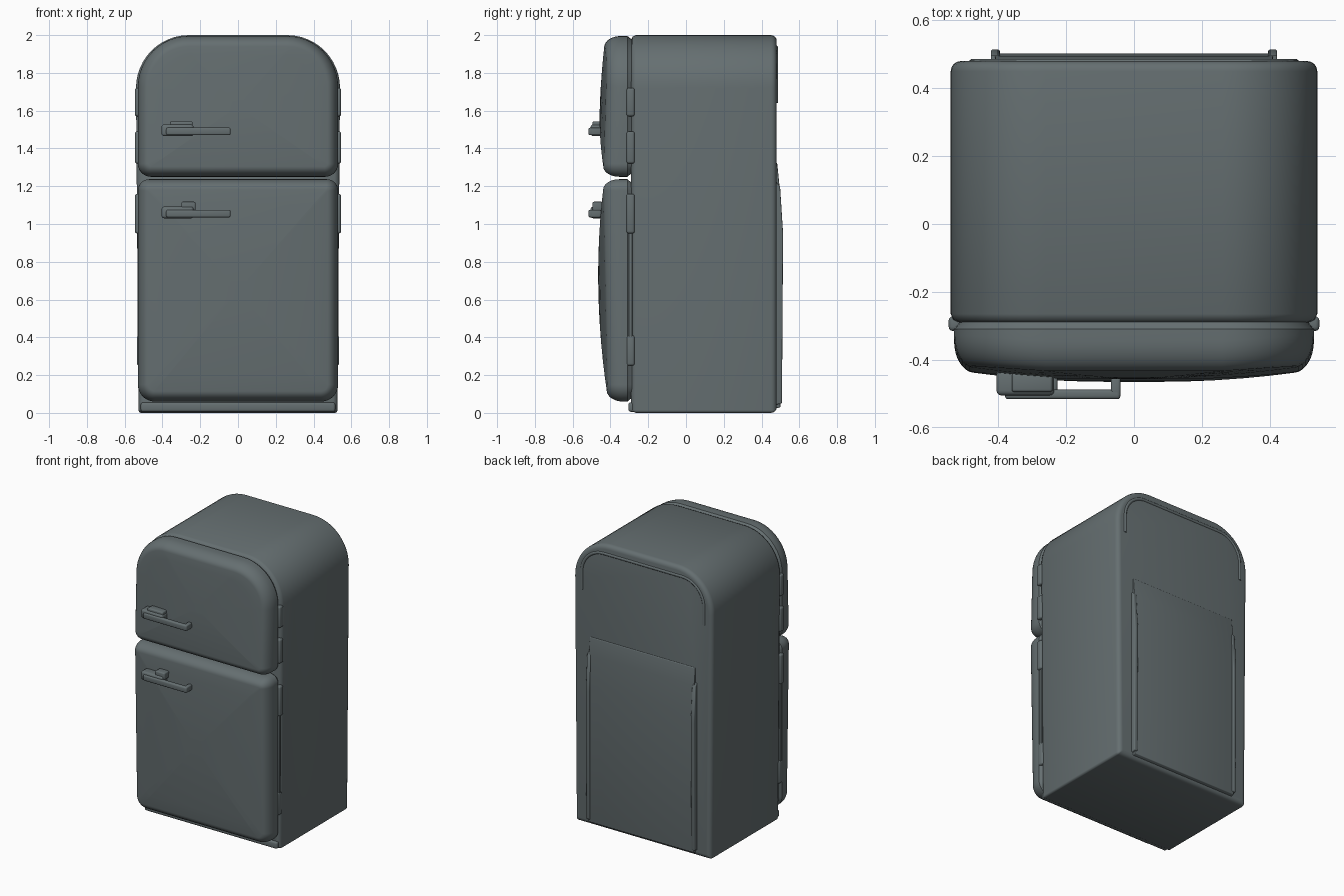
import bpy, bmesh
from math import sin, cos, pi, radians

old = bpy.data.objects.get("Cube")
if old:
    bpy.data.objects.remove(old, do_unlink=True)

# One enamel colour for everything
enamel = bpy.data.materials.new("slate_grey_enamel")
enamel.use_nodes = True
COLOUR = (0.13, 0.158, 0.164, 1)
enamel.diffuse_color = COLOUR
enamel.node_tree.nodes["Principled BSDF"].inputs["Base Color"].default_value = COLOUR


def finish(name, bm, bevel=0, segments=3):
    bmesh.ops.recalc_face_normals(bm, faces=bm.faces)
    mesh = bpy.data.meshes.new(name)
    bm.to_mesh(mesh)
    bm.free()
    mesh.materials.append(enamel)
    ob = bpy.data.objects.new(name, mesh)
    bpy.context.collection.objects.link(ob)
    bpy.ops.object.select_all(action='DESELECT')
    ob.select_set(True)
    bpy.context.view_layer.objects.active = ob
    if bevel:
        mod = ob.modifiers.new("soft_edges", 'BEVEL')
        mod.width = bevel
        mod.segments = segments
        mod.limit_method = 'ANGLE'
        mod.angle_limit = radians(40)
        bpy.ops.object.modifier_apply(modifier=mod.name)
    bpy.ops.object.shade_smooth_by_angle(angle=radians(40))
    return ob


def outline(half, z0, z1, r_bottom, r_top, inset=0):
    """Rounded rectangle in x and z, always the same number of points."""
    pts = []
    corners = ((1, 0, 0), (1, 1, 1), (-1, 1, 2), (-1, 0, 3))
    for side, top, k in corners:
        r = max((r_top if top else r_bottom) - inset, 0.008)
        cx = side * (half - inset - r)
        cz = z1 - inset - r if top else z0 + inset + r
        for i in range(13):
            a = (k - 1) * pi / 2 + i / 12 * pi / 2
            pts.append((cx + r * cos(a), cz + r * sin(a)))
    return pts


def loft(name, rings, bevel=0):
    """Skin a list of rings of 3D points and close both ends."""
    bm = bmesh.new()
    loops = [[bm.verts.new(p) for p in ring] for ring in rings]
    n = len(loops[0])
    for a, b in zip(loops, loops[1:]):
        for i in range(n):
            j = (i + 1) % n
            bm.faces.new((a[i], a[j], b[j], b[i]))
    bm.faces.new(loops[0])
    bm.faces.new(loops[-1])
    return finish(name, bm, bevel)


def box(name, x, y, z, bevel=0.01):
    bm = bmesh.new()
    bmesh.ops.create_cube(bm, size=1)
    for v in bm.verts:
        v.co = [(lo + hi) / 2 + c * (hi - lo) for c, (lo, hi) in zip(v.co, (x, y, z))]
    return finish(name, bm, bevel)


def prism(name, profile, x0, x1, bevel):
    """Side profile in y and z, swept across x."""
    return loft(name, [[(x, y, z) for y, z in profile] for x in (x0, x1)], bevel)


def tube(name, points, radius):
    curve = bpy.data.curves.new(name, 'CURVE')
    curve.dimensions = '3D'
    curve.bevel_depth = radius
    curve.bevel_resolution = 3
    curve.use_fill_caps = True
    spline = curve.splines.new('POLY')
    spline.points.add(len(points) - 1)
    for p, co in zip(spline.points, points):
        p.co = (*co, 1)
    curve.materials.append(enamel)
    ob = bpy.data.objects.new(name, curve)
    bpy.context.collection.objects.link(ob)
    return ob


# Cabinet: arched shell, slightly narrower at the foot, edges rolled front and back
def cabinet_ring(y, inset):
    ring = []
    for x, z in outline(0.54, 0, 2, 0.015, 0.28, inset):
        ring.append((x * (1 - 0.025 * max(0, 1 - z / 0.9)), y, z))
    return ring


roll = [(-0.29, 0.025), (-0.282, 0.008), (-0.265, 0)]
roll += [(0.45 + 0.03 * sin(i * pi / 8), 0.03 * (1 - cos(i * pi / 8))) for i in range(5)]
loft("cabinet", [cabinet_ring(y, s) for y, s in roll])


# Doors: crowned fronts with soft rims
def crown(x, z):
    return -0.468 + 0.03 * (z - 1) ** 2 + 0.13 * x * x


def door(name, half, z0, z1, r_bottom, r_top):
    rings = []
    for y, s in ((-0.28, 0.02), (-0.296, 0.012), (-0.31, 0)):
        rings.append([(x, y, z) for x, z in outline(half, z0, z1, r_bottom, r_top, s)])
    for i in range(9):
        a = i / 8 * pi / 2
        ring = outline(half, z0, z1, r_bottom, r_top, 0.055 * (1 - cos(a)))
        rings.append([(x, min(-0.315, crown(x, z) + 0.085 * (1 - sin(a))), z) for x, z in ring])
    rim = [(x, z) for x, _, z in rings[-1]]
    mid = (z0 + z1) / 2
    for k in (0.85, 0.7, 0.5, 0.3, 0.1):
        ring = [(x * k, mid + (z - mid) * k) for x, z in rim]
        rings.append([(x, crown(x, z), z) for x, z in ring])
    return loft(name, rings)


door("freezer_door", 0.53, 1.25, 1.995, 0.07, 0.27)
door("main_door", 0.53, 0.06, 1.237, 0.09, 0.06)

# Toe plate under the main door
box("toe_plate", (-0.515, 0.515), (-0.305, -0.25), (0.006, 0.055), 0.012)


# Handles: mounting block, latch, grip and return post
def handle(prefix, z, latch_x, latch_top):
    box(prefix + "_mount", (-0.405, -0.235), (-0.505, -0.43), (z, z + 0.062), 0.014)
    box(prefix + "_latch", latch_x, (-0.495, -0.44), (z + 0.04, latch_top), 0.008)
    box(prefix + "_grip", (-0.38, -0.04), (-0.516, -0.488), (z + 0.005, z + 0.045), 0.009)
    box(prefix + "_post", (-0.068, -0.04), (-0.51, -0.45), (z + 0.005, z + 0.045), 0.007)


handle("freezer_handle", 1.465, (-0.36, -0.24), 1.543)
handle("main_handle", 1.03, (-0.3, -0.225), 1.118)

# Hinges on both sides
hinge_spans = ((1.57, 1.72), (1.32, 1.49), (0.95, 1.16), (0.25, 0.41))
for label, side in (("left", 1), ("right", -1)):
    for i, span in enumerate(hinge_spans):
        edge = 0.535 if span[0] < 0.5 else 0.546
        xs = sorted((side * 0.50, side * edge))
        box(f"{label}_hinge_{i + 1}", xs, (-0.315, -0.272), span, 0.012)
    # Thin strip joining the two main door hinges
    xs = sorted((side * 0.50, side * 0.533))
    box(f"{label}_hinge_strip", xs, (-0.302, -0.284), (0.4, 0.96), 0.004)

# Back panel: flush at the top, standing proud lower down
panel = [(0.46, 0.02), (0.5, 0.03), (0.502, 1.0), (0.495, 1.2), (0.483, 1.32), (0.46, 1.34)]
prism("back_panel", panel, -0.41, 0.41, 0.004)

# Rails beside the back panel
rail = [(0.46, 0.04), (0.508, 0.05), (0.514, 0.95), (0.498, 1.2), (0.46, 1.24)]
for label, side in (("left", 1), ("right", -1)):
    xs = sorted((side * 0.395, side * 0.422))
    prism(f"{label}_back_rail", rail, *xs, 0.006)

# Arched bead round the top of the back
arch = [p for p in outline(0.475, 1.0, 1.935, 0.02, 0.17)[13:39]]
arch = [(0.475, 1.64)] + arch + [(-0.475, 1.64)]
tube("back_arch_bead", [(x, 0.476, z) for x, z in arch], 0.011)
